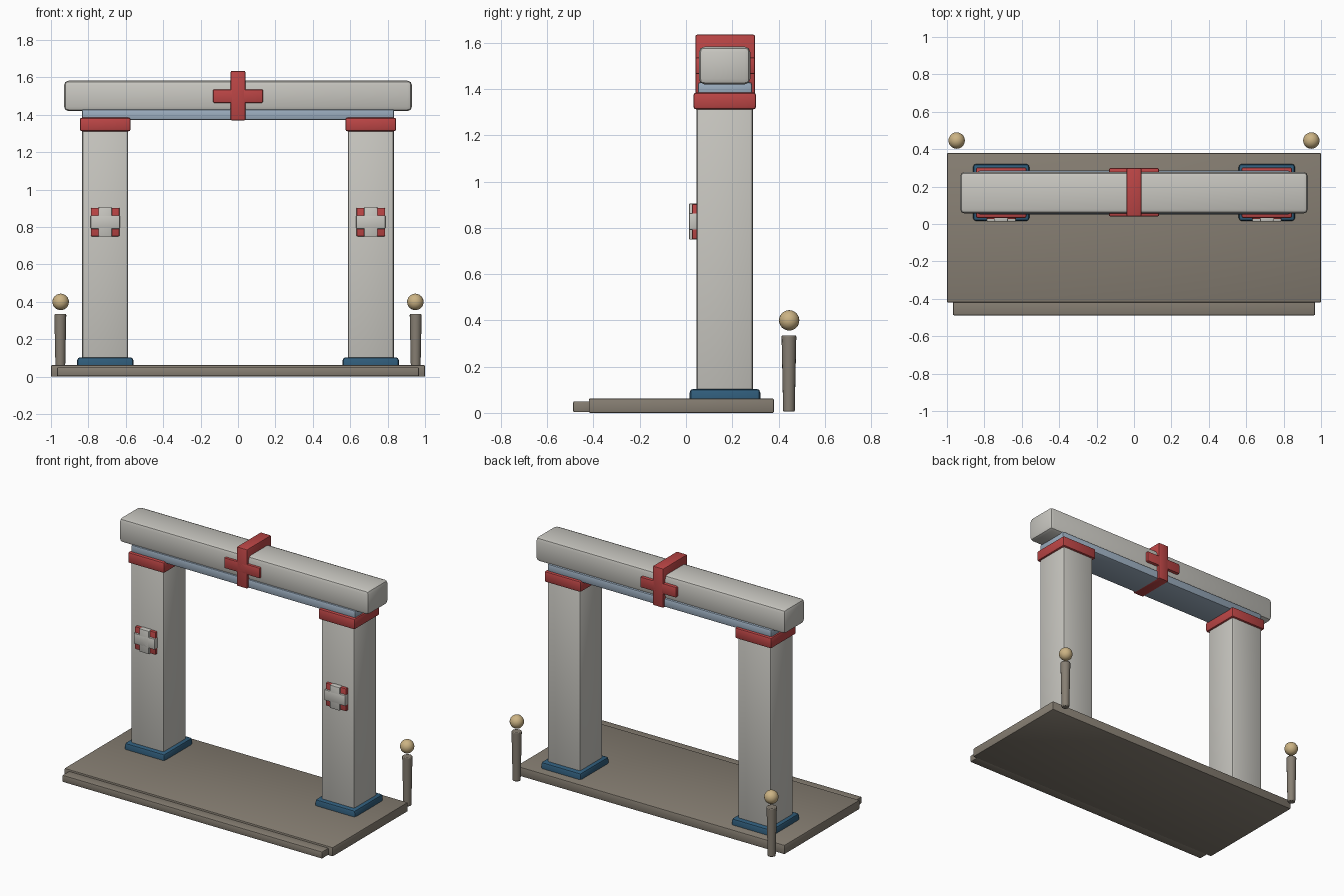
import bpy, bmesh
from math import radians

if "Cube" in bpy.data.objects:
    bpy.data.objects.remove(bpy.data.objects["Cube"])


def material(name, rgb):
    m = bpy.data.materials.new(name)
    m.diffuse_color = (*rgb, 1)
    m.use_nodes = True
    m.node_tree.nodes["Principled BSDF"].inputs["Base Color"].default_value = m.diffuse_color
    return m


STONE = material("pale_stone", (0.58, 0.57, 0.53))
TAUPE = material("taupe", (0.24, 0.21, 0.17))
RED = material("red", (0.5, 0.06, 0.06))
BLUE = material("deep_blue", (0.03, 0.11, 0.2))
SKY = material("light_blue", (0.33, 0.42, 0.52))
TAN = material("tan", (0.6, 0.45, 0.23))


def finish(ob, mat):
    ob.data.materials.append(mat)
    bpy.ops.object.select_all(action='DESELECT')
    ob.select_set(True)
    bpy.context.view_layer.objects.active = ob
    bpy.ops.object.shade_smooth_by_angle(angle=radians(35))
    return ob


def box(name, x, y, z, mat, bevel=0.01):
    """Rounded box from (min, max) ranges on each axis."""
    bm = bmesh.new()
    bmesh.ops.create_cube(bm, size=1)
    for v in bm.verts:
        v.co = [lo + (c + 0.5) * (hi - lo) for c, (lo, hi) in zip(v.co, (x, y, z))]
    bmesh.ops.bevel(bm, geom=bm.edges[:], offset=bevel, segments=2, profile=0.5, affect='EDGES')
    me = bpy.data.meshes.new(name)
    bm.to_mesh(me)
    bm.free()
    ob = bpy.data.objects.new(name, me)
    bpy.context.collection.objects.link(ob)
    return finish(ob, mat)


def span(c, half):
    return (c - half, c + half)


# Platform and front step
box("platform", (-1, 1), (-0.42, 0.38), (0, 0.062), TAUPE, 0.006)
box("front_step", (-0.968, 0.968), (-0.488, -0.40), (0.003, 0.05), TAUPE, 0.006)

for side, s in (("left", -1), ("right", 1)):
    px = s * 0.71
    # Pillar with its foot and cap
    box(side + "_pillar", span(px, 0.123), (0.046, 0.289), (0.02, 1.33), STONE, 0.014)
    box(side + "_pillar_foot", span(px, 0.15), (0.016, 0.321), (0.02, 0.104), BLUE, 0.016)
    box(side + "_pillar_cap", span(px, 0.136), (0.032, 0.303), (1.312, 1.385), RED, 0.012)

    # Plaque with a raised cross
    box(side + "_plaque", span(px, 0.076), (0.026, 0.06), span(0.827, 0.076), RED, 0.004)
    box(side + "_plaque_cross_bar", span(px, 0.078), (0.013, 0.055), span(0.827, 0.036), STONE, 0.005)
    box(side + "_plaque_cross_upright", span(px, 0.036), (0.013, 0.055), span(0.827, 0.078), STONE, 0.005)

    # Bollard behind the platform with a floating ball
    bpy.ops.mesh.primitive_cone_add(vertices=16, radius1=0.025, radius2=0.032, depth=0.33,
                                    location=(s * 0.95, 0.445, 0.17))
    post = bpy.context.object
    post.name = side + "_bollard"
    bev = post.modifiers.new("soft_rim", 'BEVEL')
    bev.width, bev.segments, bev.limit_method = 0.005, 2, 'ANGLE'
    bev.angle_limit = radians(40)
    finish(post, TAUPE)
    bpy.ops.mesh.primitive_uv_sphere_add(segments=20, ring_count=12, radius=0.044,
                                         location=(s * 0.948, 0.446, 0.4))
    ball = bpy.context.object
    ball.name = side + "_bollard_ball"
    finish(ball, TAN)

# Lintel and the lighter strip under it
box("lintel", (-0.93, 0.93), (0.056, 0.278), (1.42, 1.583), STONE, 0.024)
box("lintel_strip", (-0.835, 0.835), (0.052, 0.285), (1.372, 1.43), SKY, 0.01)

# Large cross wrapped through the lintel
box("cross_upright", span(0, 0.04), (0.04, 0.299), (1.37, 1.635), RED, 0.008)
box("cross_bar", span(0, 0.134), (0.04, 0.299), span(1.5, 0.036), RED, 0.008)
